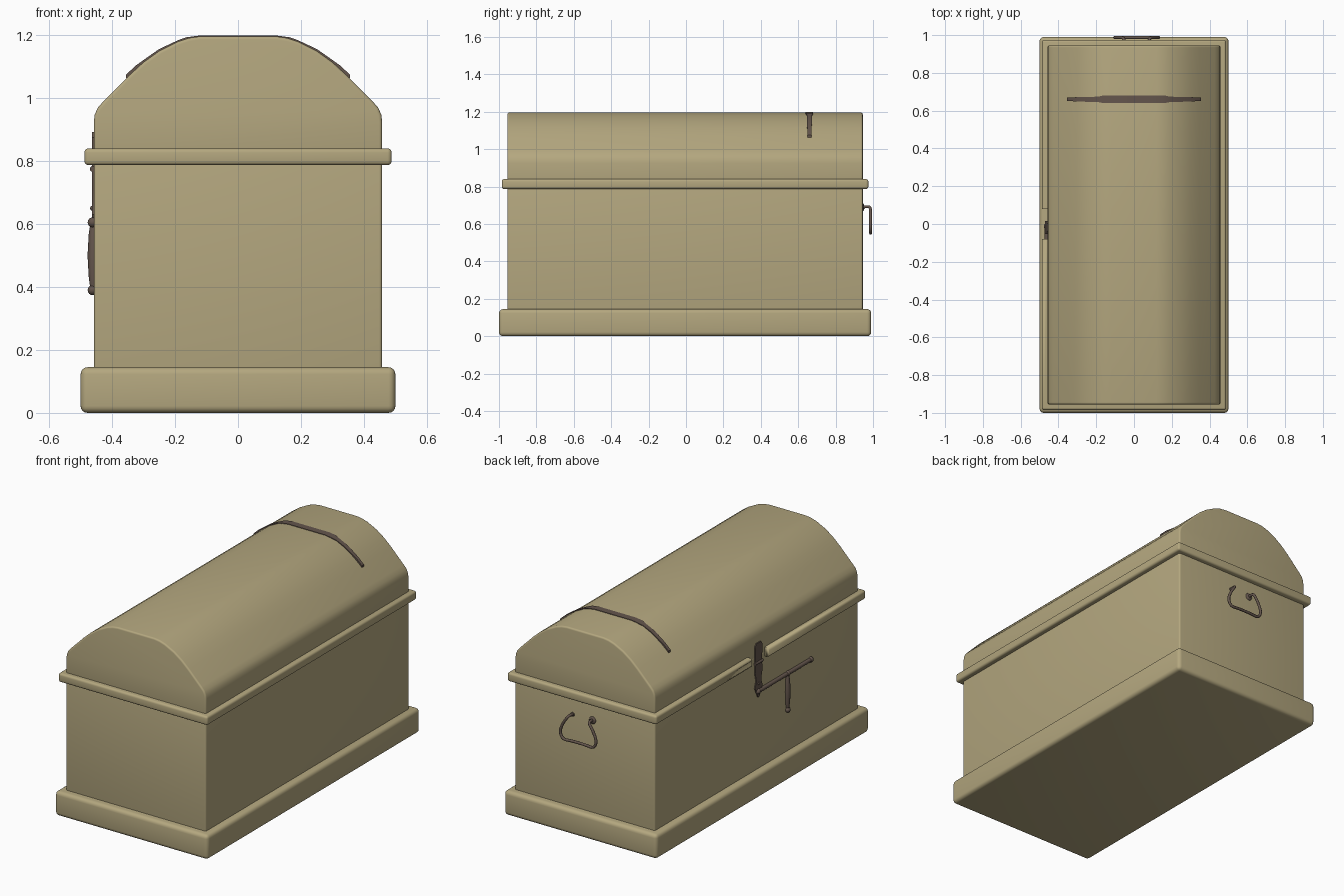
import bpy, bmesh
from mathutils import Vector

cube = bpy.data.objects.get("Cube")
if cube:
    bpy.data.objects.remove(cube, do_unlink=True)


def material(name, rgb):
    m = bpy.data.materials.new(name)
    m.use_nodes = True
    m.diffuse_color = (*rgb, 1)
    m.node_tree.nodes["Principled BSDF"].inputs["Base Color"].default_value = (*rgb, 1)
    return m


WOOD = material("tan wood", (0.456, 0.387, 0.212))
IRON = material("dark iron", (0.127, 0.091, 0.073))


def select(ob):
    bpy.ops.object.select_all(action='DESELECT')
    ob.select_set(True)
    bpy.context.view_layer.objects.active = ob


def finish(name, bm, mat, angle=0.6):
    bmesh.ops.recalc_face_normals(bm, faces=bm.faces)
    me = bpy.data.meshes.new(name)
    bm.to_mesh(me)
    bm.free()
    me.materials.append(mat)
    ob = bpy.data.objects.new(name, me)
    bpy.context.collection.objects.link(ob)
    select(ob)
    bpy.ops.object.shade_smooth_by_angle(angle=angle)
    return ob


def prism(name, outline, depth, mat, bevel=0.0):
    """Extrude a closed outline of points along the depth vector."""
    bm = bmesh.new()
    face = bm.faces.new([bm.verts.new(p) for p in outline])
    geom = bmesh.ops.extrude_face_region(bm, geom=[face])["geom"]
    moved = [g for g in geom if isinstance(g, bmesh.types.BMVert)]
    bmesh.ops.translate(bm, verts=moved, vec=depth)
    bmesh.ops.recalc_face_normals(bm, faces=bm.faces)
    if bevel:
        sharp = [e for e in bm.edges if e.calc_face_angle(0) > 0.6]
        bmesh.ops.bevel(bm, geom=sharp, offset=bevel, segments=4,
                        profile=0.5, affect='EDGES', clamp_overlap=True)
    return finish(name, bm, mat)


def box(name, lo, hi, mat, bevel=0.0):
    x0, y0, z0 = lo
    x1, y1, z1 = hi
    base = [(x0, y0, z0), (x1, y0, z0), (x1, y1, z0), (x0, y1, z0)]
    return prism(name, base, (0, 0, z1 - z0), mat, bevel)


def rod(name, path, radii, smooth=False):
    """Round bar along a path with a radius at each point."""
    cu = bpy.data.curves.new(name, 'CURVE')
    cu.dimensions = '3D'
    cu.bevel_depth = 1.0
    cu.bevel_resolution = 3
    cu.use_fill_caps = True
    sp = cu.splines.new('NURBS' if smooth else 'POLY')
    sp.points.add(len(path) - 1)
    for pt, co, r in zip(sp.points, path, radii):
        pt.co = (*co, 1)
        pt.radius = r
    if smooth:
        sp.use_endpoint_u = True
        sp.order_u = 3
        sp.resolution_u = 6
    cu.materials.append(IRON)
    ob = bpy.data.objects.new(name, cu)
    bpy.context.collection.objects.link(ob)
    select(ob)
    bpy.ops.object.convert(target='MESH')
    bpy.ops.object.shade_smooth_by_angle(angle=0.9)


def ball(name, centre, r, squash=(1, 1, 1)):
    bm = bmesh.new()
    bmesh.ops.create_uvsphere(bm, u_segments=14, v_segments=8, radius=r)
    bmesh.ops.scale(bm, vec=squash, verts=bm.verts)
    bmesh.ops.translate(bm, vec=centre, verts=bm.verts)
    finish(name, bm, IRON, 1.0)


# Chest base and body
box("base_plinth", (-0.5, -1.0, 0), (0.5, 0.99, 0.145), WOOD, 0.022)
box("chest_body", (-0.458, -0.955, 0.1), (0.458, 0.945, 0.815), WOOD, 0.01)

# Domed lid with a flat crown
half = [(0.458, 0.81), (0.458, 0.925), (0.455, 0.948), (0.445, 0.97), (0.427, 0.99),
        (0.345, 1.073), (0.30, 1.114), (0.25, 1.15), (0.19, 1.18), (0.155, 1.191), (0.12, 1.196)]
arch = half + [(-x, z) for x, z in reversed(half)]
prism("domed_lid", [(x, -0.955, z) for x, z in arch], (0, 1.9, 0), WOOD, 0.01)

# Trim moulding, interrupted behind the hasp
trim = box("lid_trim", (-0.488, -0.985, 0.787), (0.488, 0.975, 0.84), WOOD, 0.013)
cutter = box("trim_gap_cutter", (-0.6, -0.08, 0.7), (-0.457, 0.08, 0.9), WOOD)
cutter.hide_render = True
cutter.hide_set(True)
gap = trim.modifiers.new("gap", 'BOOLEAN')
gap.operation = 'DIFFERENCE'
gap.object = cutter
select(trim)
bpy.ops.object.modifier_apply(modifier="gap")
bpy.data.objects.remove(cutter, do_unlink=True)

# Iron strap lying across the lid, widest on the crown
strap_half = [(0.355, 1.075, 0.01), (0.325, 1.103, 0.01), (0.30, 1.121, 0.012),
              (0.25, 1.156, 0.013), (0.19, 1.184, 0.014), (0.165, 1.193, 0.02), (0.12, 1.199, 0.02)]
strap_path = strap_half + [(-x, z, w) for x, z, w in reversed(strap_half)]
bm = bmesh.new()
rows = [[bm.verts.new((x, 0.66 + sy * w, z - dz)) for sy, dz in
         ((-1, 0), (1, 0), (1, 0.012), (-1, 0.012))] for x, z, w in strap_path]
for a, b in zip(rows, rows[1:]):
    for i in range(4):
        j = (i + 1) % 4
        bm.faces.new((a[i], a[j], b[j], b[i]))
bm.faces.new(rows[0])
bm.faces.new(rows[-1])
finish("lid_strap", bm, IRON)

# Hasp plate on the right side
side = -0.458
yc = -0.018
hasp = [(0.02, 0.892), (0.034, 0.875), (0.03, 0.78), (0.034, 0.72), (0.022, 0.67),
        (0.035, 0.63), (0.018, 0.595), (0.006, 0.57)]
outline = [(side + 0.004, yc + w, z) for w, z in hasp]
outline += [(side + 0.004, yc - w, z) for w, z in reversed(hasp)]
prism("hasp_plate", outline, (-0.01, 0, 0), IRON)
rod("hasp_hinge", [(side - 0.004, yc - 0.035, 0.775), (side - 0.004, yc + 0.035, 0.775)], [0.009] * 2)
ball("hasp_stud", (side - 0.004, yc, 0.65), 0.008)

# Sliding bolt with an end knob, and its hanging grip
rod("bolt_bar", [(side - 0.004, -0.01, 0.605), (side - 0.004, -0.5, 0.605)], [0.012] * 2)
for label, y in (("bolt_knob", -0.505), ("bolt_collar", -0.29), ("bolt_tip", -0.012)):
    ball(label, (side - 0.004, y, 0.605), 0.016)
rod("bolt_grip", [(side - 0.002, -0.29, z) for z in (0.6, 0.57, 0.5, 0.43, 0.395)],
    [0.009, 0.014, 0.018, 0.014, 0.009])
ball("bolt_grip_knob", (side - 0.004, -0.29, 0.39), 0.016)

# Bail handle on the back
cx, back = 0.014, 0.987
limb = [(0.065, 0.94, 0.69), (0.065, 0.975, 0.695), (0.072, back, 0.685), (0.1, back, 0.645),
        (0.122, back, 0.59), (0.1, back, 0.548), (0.05, back, 0.555)]
bail = [Vector((cx - x, y, z)) for x, y, z in limb]
bail += [Vector((cx + x, y, z)) for x, y, z in reversed(limb)]
rod("bail_handle", bail, [0.008] * len(bail), True)
ball("handle_rosette", (cx - 0.065, 0.945, 0.69), 0.022, (1, 0.4, 1))
ball("handle_socket", (cx + 0.065, 0.945, 0.69), 0.012, (1, 0.5, 1))
